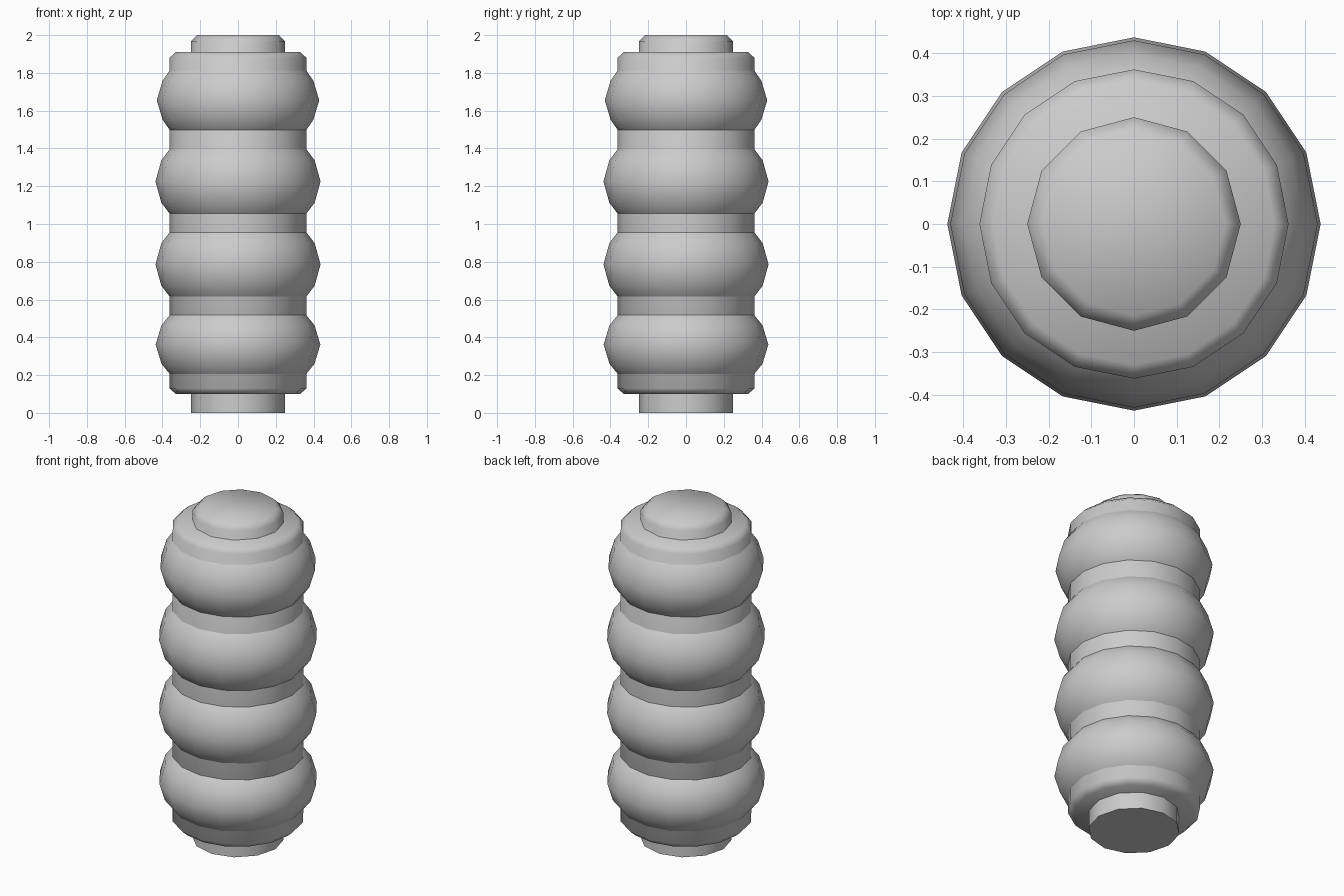
import bpy, bmesh, math

if "Cube" in bpy.data.objects:
    bpy.data.objects.remove(bpy.data.objects["Cube"])


def lathe(name, profile, sides):
    """Revolve (radius, z) points, bottom to top, and cap both ends."""
    bm = bmesh.new()
    loops = []
    for r, z in profile:
        loops.append([bm.verts.new((r * math.cos(2 * math.pi * i / sides),
                                    r * math.sin(2 * math.pi * i / sides), z))
                      for i in range(sides)])
    for a, b in zip(loops, loops[1:]):
        for i in range(sides):
            j = (i + 1) % sides
            bm.faces.new((a[i], a[j], b[j], b[i]))
    bm.faces.new(loops[0][::-1])
    bm.faces.new(loops[-1])
    mesh = bpy.data.meshes.new(name)
    bm.to_mesh(mesh)
    bm.free()
    obj = bpy.data.objects.new(name, mesh)
    bpy.context.collection.objects.link(obj)
    bpy.ops.object.select_all(action='DESELECT')
    obj.select_set(True)
    bpy.context.view_layer.objects.active = obj
    bpy.ops.object.shade_smooth_by_angle(angle=math.radians(60))
    return obj


# Central spindle, showing at both ends, with a chamfered top
lathe("spindle", [(0.25, 0), (0.25, 1.965), (0.215, 2.0)], 12)

# Main core with chamfered rims
lathe("core", [(0.33, 0.10), (0.362, 0.13), (0.362, 1.88), (0.33, 1.91)], 16)

# Four bulging grip rings: centre height, largest radius, visible half height
rings = [(0.362, 0.436, 0.155), (0.786, 0.437, 0.17),
         (1.225, 0.437, 0.17), (1.655, 0.43, 0.157)]
for n, (zc, r, h) in enumerate(rings, 1):
    half = [(0, r), (0.66 * h, r - 0.031), (h, 0.362), (1.17 * h, 0.335)]
    profile = [(rad, zc - dz) for dz, rad in half[:0:-1]]
    profile += [(rad, zc + dz) for dz, rad in half]
    lathe(f"grip_ring_{n}", profile, 16)
